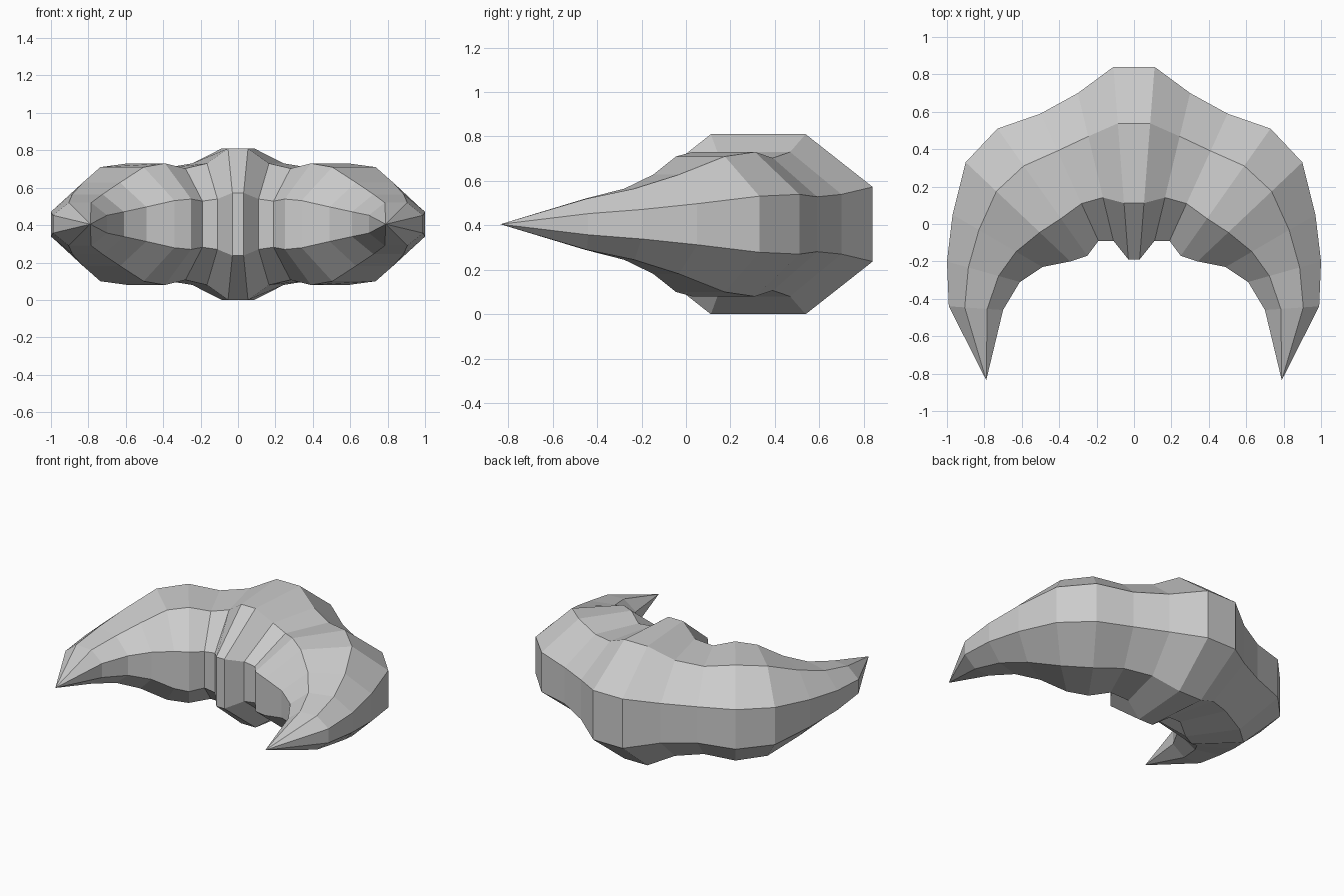
import bpy, bmesh

if "Cube" in bpy.data.objects:
    bpy.data.objects.remove(bpy.data.objects["Cube"])

MID = 0.405          # height of the symmetry plane
TIP = (0.79, -0.835)
F = 0.293            # corner fraction of a regular octagon
# right-half rings, centre to tip: outer (x, y), inner (x, y), half height
RINGS = [
    ((0.11, 0.84), (0.03, -0.19), 0.405),
    ((0.30, 0.70), (0.11, -0.09), 0.325),
    ((0.50, 0.59), (0.19, -0.09), 0.298),
    ((0.73, 0.51), (0.25, -0.17), 0.325),
    ((0.90, 0.33), (0.34, -0.20), 0.305),
    ((0.97, 0.05), (0.49, -0.23), 0.223),
    ((1.00, -0.20), (0.61, -0.31), 0.16),
    ((0.99, -0.44), (0.70, -0.46), 0.115),
]
# octagon as (fraction from outer to inner, fraction of half height)
OCTAGON = [(0, -.414), (0, .414), (F, 1), (1 - F, 1),
           (1, .414), (1, -.414), (1 - F, -1), (F, -1)]

bm = bmesh.new()


def ring(outer, inner, half, side):
    return [bm.verts.new((side * (outer[0] + (inner[0] - outer[0]) * f),
                          outer[1] + (inner[1] - outer[1]) * f,
                          MID + half * h)) for f, h in OCTAGON]


# loft from the left tip round to the right tip
loops = [ring(*r, -1) for r in reversed(RINGS)] + [ring(*r, 1) for r in RINGS]
for a, b in zip(loops, loops[1:]):
    for i in range(8):
        j = (i + 1) % 8
        bm.faces.new((a[i], a[j], b[j], b[i]))

# pointed ends
for loop, side in ((loops[0], -1), (loops[-1], 1)):
    tip = bm.verts.new((side * TIP[0], TIP[1], MID))
    for i in range(8):
        bm.faces.new((loop[i], loop[(i + 1) % 8], tip))

bmesh.ops.recalc_face_normals(bm, faces=bm.faces)
mesh = bpy.data.meshes.new("croissant")
bm.to_mesh(mesh)
bm.free()
bpy.context.collection.objects.link(bpy.data.objects.new("croissant", mesh))
